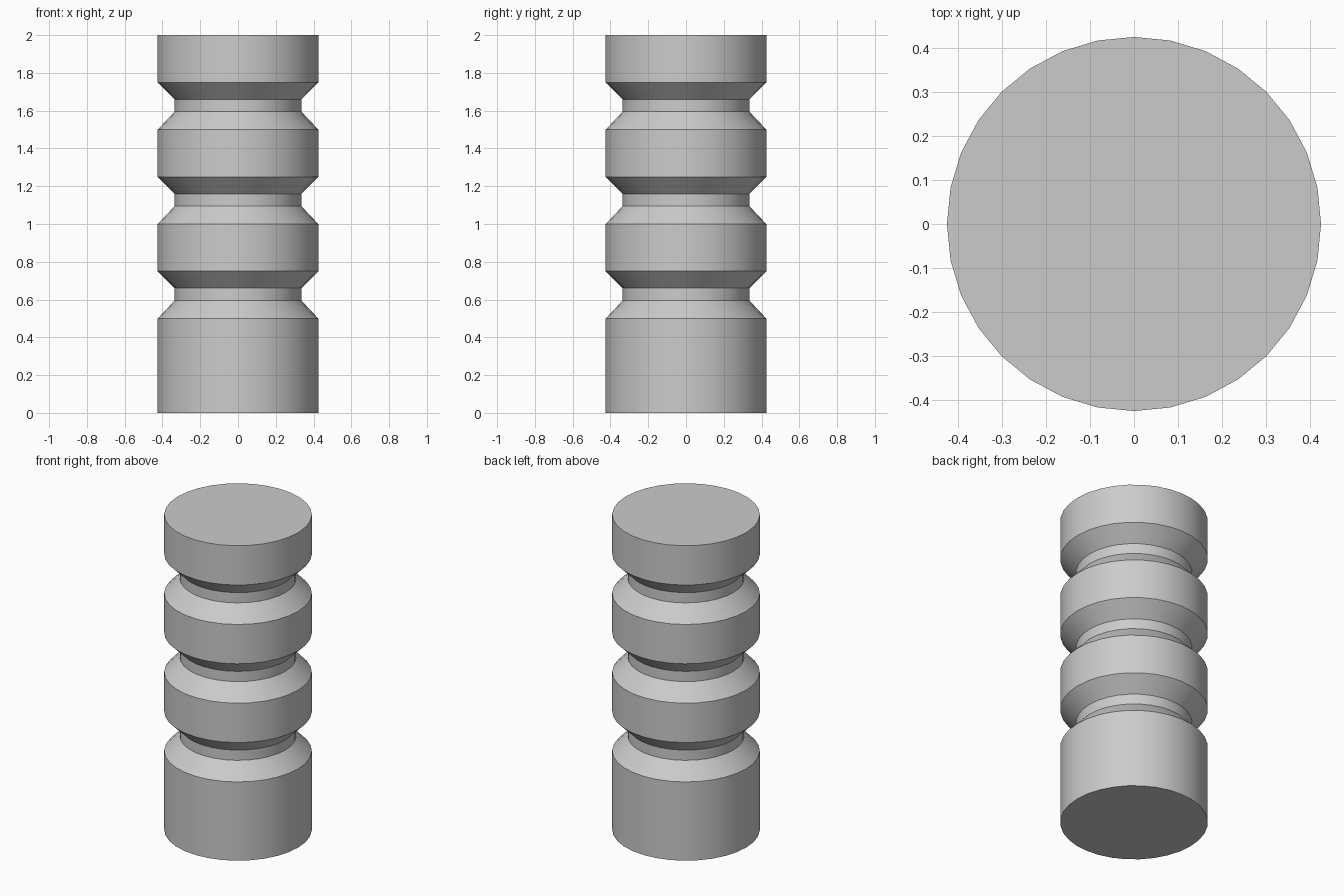
import bpy
import bmesh
import math

# Remove the default cube only
cube = bpy.data.objects.get("Cube")
if cube:
    bpy.data.objects.remove(cube, do_unlink=True)

SIDES = 32
OUTER, NECK = 0.425, 0.335

# Plain grey material
grey = bpy.data.materials.new("light_grey")
grey.use_nodes = True
colour = (0.6, 0.6, 0.6, 1.0)
grey.diffuse_color = colour
grey.node_tree.nodes["Principled BSDF"].inputs["Base Color"].default_value = colour

# Profile as (radius, height): a tall base, then three grooves each followed by a band
profile = [(OUTER, 0.0)]
for base in (0.5, 1.0, 1.5):
    profile += [(OUTER, base), (NECK, base + 0.095),
                (NECK, base + 0.16), (OUTER, base + 0.25)]
profile.append((OUTER, 2.0))

# Turned column: one ring per profile point, bridged and capped
bm = bmesh.new()
rings = []
for radius, z in profile:
    angles = [math.tau * i / SIDES for i in range(SIDES)]
    rings.append([bm.verts.new((radius * math.cos(a), radius * math.sin(a), z))
                  for a in angles])
for low, high in zip(rings, rings[1:]):
    for i in range(SIDES):
        j = (i + 1) % SIDES
        bm.faces.new((low[i], low[j], high[j], high[i]))
bm.faces.new(rings[0][::-1])
bm.faces.new(rings[-1])

mesh = bpy.data.meshes.new("grooved_column")
bm.to_mesh(mesh)
bm.free()
mesh.materials.append(grey)
column = bpy.data.objects.new("grooved_column", mesh)
bpy.context.collection.objects.link(column)

# Smooth sides with crisp groove edges
bpy.ops.object.select_all(action="DESELECT")
column.select_set(True)
bpy.context.view_layer.objects.active = column
bpy.ops.object.shade_smooth_by_angle(angle=math.radians(30))
